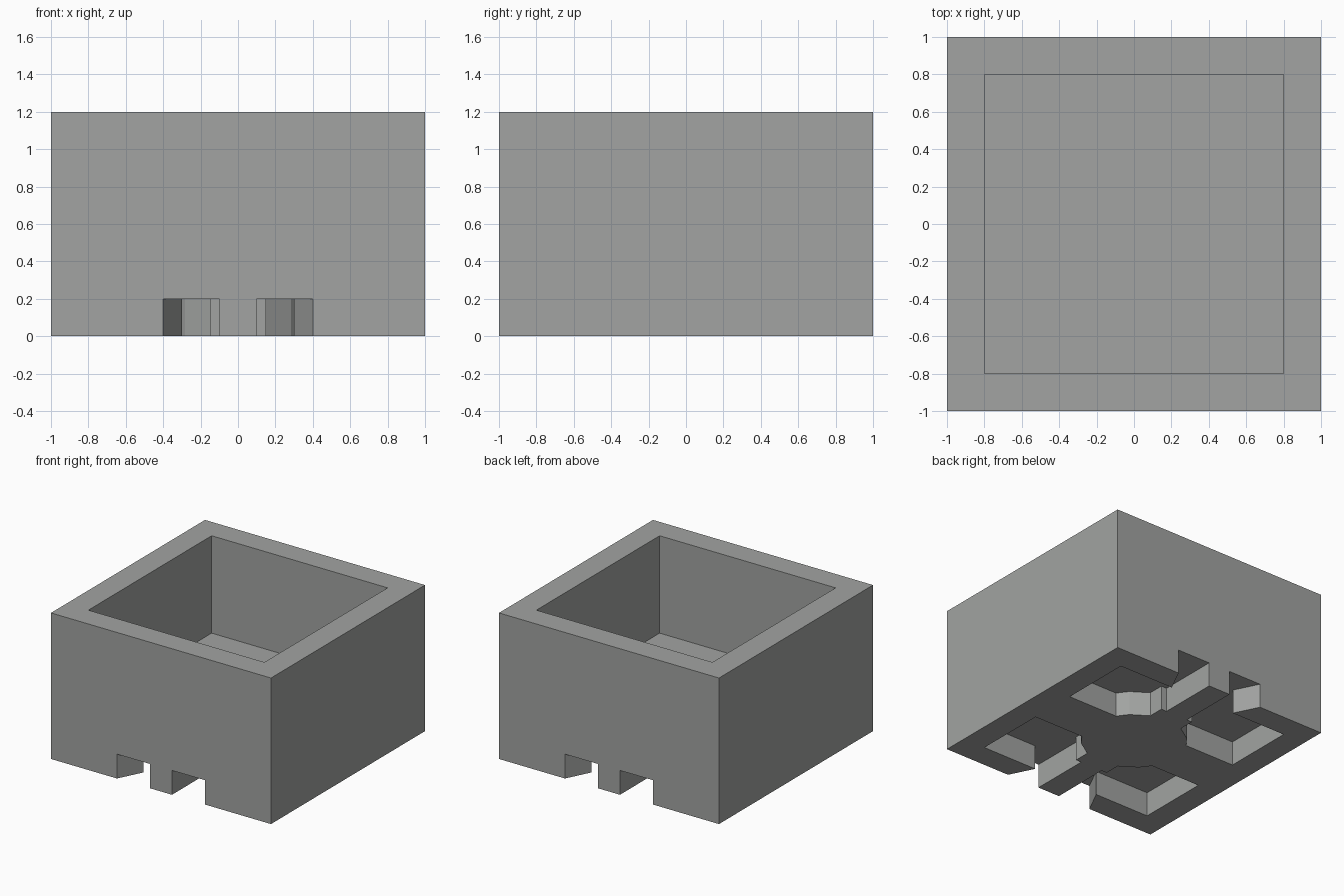
import bpy
import bmesh

if "Cube" in bpy.data.objects:
    bpy.data.objects.remove(bpy.data.objects["Cube"], do_unlink=True)

# One grey for the whole block
grey = bpy.data.materials.new("stone_grey")
grey.use_nodes = True
GREY = (0.36, 0.37, 0.36, 1)
grey.diffuse_color = GREY
grey.node_tree.nodes["Principled BSDF"].inputs["Base Color"].default_value = GREY


def prism(name, outline, bottom, top):
    """Extrude a plan outline between two heights."""
    bm = bmesh.new()
    base = bm.faces.new([bm.verts.new((x, y, bottom)) for x, y in outline])
    grown = bmesh.ops.extrude_face_region(bm, geom=[base])["geom"]
    verts = [v for v in grown if isinstance(v, bmesh.types.BMVert)]
    bmesh.ops.translate(bm, verts=verts, vec=(0, 0, top - bottom))
    bmesh.ops.recalc_face_normals(bm, faces=bm.faces)
    mesh = bpy.data.meshes.new(name)
    bm.to_mesh(mesh)
    bm.free()
    mesh.materials.append(grey)
    obj = bpy.data.objects.new(name, mesh)
    bpy.context.collection.objects.link(obj)
    return obj


def square(half):
    return [(-half, -half), (half, -half), (half, half), (-half, half)]


def carve(body, cutter):
    """Subtract the cutter, then remove it."""
    cutter.hide_render = True
    cut = body.modifiers.new("carve", "BOOLEAN")
    cut.operation = "DIFFERENCE"
    cut.solver = "EXACT"
    cut.object = cutter
    bpy.context.view_layer.objects.active = body
    bpy.ops.object.modifier_apply(modifier=cut.name)
    bpy.data.objects.remove(cutter, do_unlink=True)


# Square block with an open top
block = prism("open_block", square(1), 0, 1.2)
carve(block, prism("cavity_cutter", square(0.8), 0.4, 1.5))

# Underside pocket in each quarter, rounded around the hub,
# with a flared mouth through the front or back wall
pocket = [(0.1, 0.5), (0.15, 0.5), (0.15, 0.37), (0.283, 0.283), (0.345, 0.2),
          (0.8, 0.2), (0.8, 0.8), (0.3, 0.8), (0.45, 1.1), (0.1, 1.1)]
for sx in (1, -1):
    for sy in (1, -1):
        outline = [(sx * x, sy * y) for x, y in pocket]
        carve(block, prism("pocket_cutter", outline, -0.1, 0.2))
